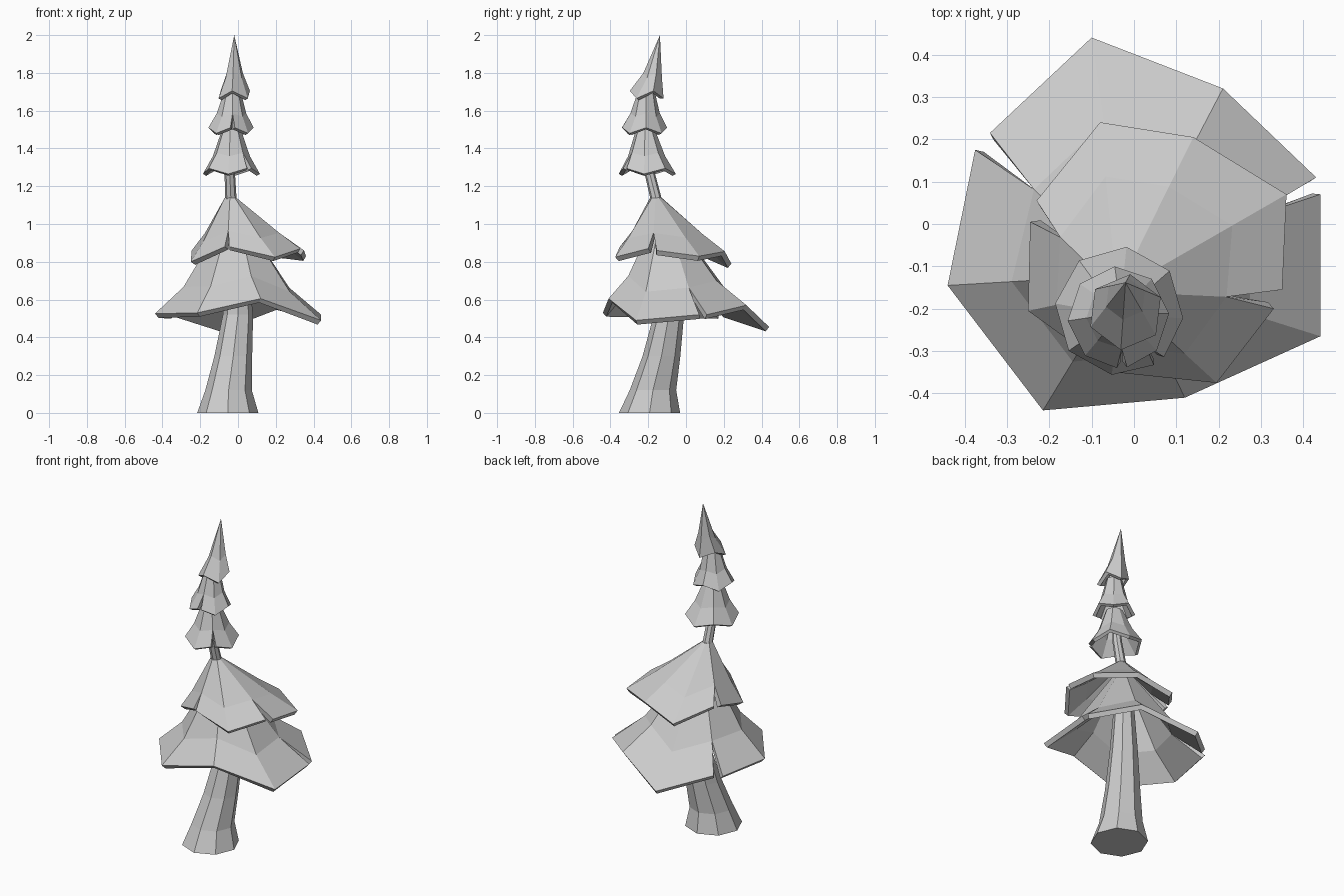
import bpy, bmesh
from math import cos, sin, pi
from mathutils import Vector

if "Cube" in bpy.data.objects:
    bpy.data.objects.remove(bpy.data.objects["Cube"])


def finish(bm, name, thickness=0):
    mesh = bpy.data.meshes.new(name)
    bm.to_mesh(mesh)
    bm.free()
    ob = bpy.data.objects.new(name, mesh)
    bpy.context.collection.objects.link(ob)
    if thickness:
        mod = ob.modifiers.new("thickness", 'SOLIDIFY')
        mod.thickness = thickness
        mod.offset = -1
    return ob


def tube(name, rings, n=8):
    """Bent tapered trunk from (x, y, z, radius) rings."""
    bm = bmesh.new()
    loops = [[bm.verts.new((x + r * cos(i * 2 * pi / n),
                            y + r * sin(i * 2 * pi / n), z))
              for i in range(n)] for x, y, z, r in rings]
    for a, b in zip(loops, loops[1:]):
        for i in range(n):
            j = (i + 1) % n
            bm.faces.new((a[i], a[j], b[j], b[i]))
    bm.faces.new(loops[0][::-1])
    bm.faces.new(loops[-1])
    return finish(bm, name)


def tier(name, sheets, top, top_r, f, g, thickness):
    """Skirt of foliage: sheets of rim points (anticlockwise), torn apart
    below the middle ring and joined above it. top_r 0 gives a sharp tip."""
    bm = bmesh.new()
    top = Vector(top)
    sheets = [[Vector(p) for p in s] for s in sheets]
    mids, tops, quads = [], [], []
    tip = None if top_r else bm.verts.new(top)
    for k, s in enumerate(sheets):
        rim = [bm.verts.new(p) for p in s]
        for i in range(len(s) - 1):
            p = (s[0] + sheets[k - 1][-1]) / 2 if i == 0 else s[i]
            d = p - top
            mids.append(bm.verts.new(top + Vector((d.x * f, d.y * f, d.z * g))))
            flat = Vector((d.x, d.y, 0)).normalized()
            tops.append(tip or bm.verts.new(top + flat * top_r))
            quads.append((rim[i], rim[i + 1]))
    n = len(mids)
    for i, (a, b) in enumerate(quads):
        j = (i + 1) % n
        bm.faces.new((a, b, mids[j], mids[i]))
        bm.faces.new((mids[i], mids[j], tip) if tip else
                     (mids[i], mids[j], tops[j], tops[i]))
    if not tip:
        bm.faces.new(tops)
    return finish(bm, name, thickness)


def small_tier(name, center, r, top, top_r, start, f, g, n=8, wave=.015, gap=.1):
    """Small skirt with an uneven rim and one tear at the start angle."""
    pts = []
    for i in range(n + 1):
        a = start + i * 2 * pi / n + (gap if i == 0 else -gap if i == n else 0)
        dz = wave if i % 2 == 0 else -wave
        pts.append((center[0] + r * cos(a), center[1] + r * sin(a), center[2] + dz))
    return tier(name, [pts], top, top_r, f, g, .02)


# Trunk, running up through the foliage
tube("trunk", [(-.054, -.193, 0, .162), (-.05, -.175, .12, .123),
               (-.025, -.13, .3, .1), (0, -.09, .52, .08),
               (-.01, -.1, .85, .055), (-.038, -.16, 1.14, .03),
               (-.045, -.2, 1.3, .027), (-.045, -.21, 1.45, .02)])

# Wide lowest skirt
tier("lower_foliage", [
    [(.43, .11, .52), (.21, .32, .57), (-.10, .44, .455), (-.34, .215, .53)],
    [(-.375, .175, .52), (-.44, -.145, .525), (-.215, -.44, .53),
     (.12, -.41, .605), (.44, -.265, .49), (.44, .07, .52)],
], (-.02, -.12, 1.05), .04, .64, .73, .03)

# Second skirt, torn in three places
tier("middle_foliage", [
    [(.35, -.155, .86), (.36, .07, .83), (.14, .205, .855), (-.08, .24, .79), (-.23, .055, .87)],
    [(-.245, .005, .86), (-.25, -.205, .80), (-.07, -.335, .88)],
    [(-.045, -.35, .88), (.195, -.375, .825), (.33, -.2, .87)],
], (-.04, -.16, 1.14), .03, .68, .68, .03)

# Three small skirts at the crown
small_tier("crown_bottom", (-.035, -.205, 1.28), .152, (-.035, -.215, 1.5), .05, -.9, .65, .6)
small_tier("crown_middle", (-.037, -.22, 1.495), .12, (-.03, -.21, 1.7), .045, -1.5, .65, .6)
small_tier("crown_top", (-.02, -.208, 1.685), .09, (-.02, -.138, 2.0), 0, .4, .55, .68,
           n=6, wave=.02, gap=.0)
